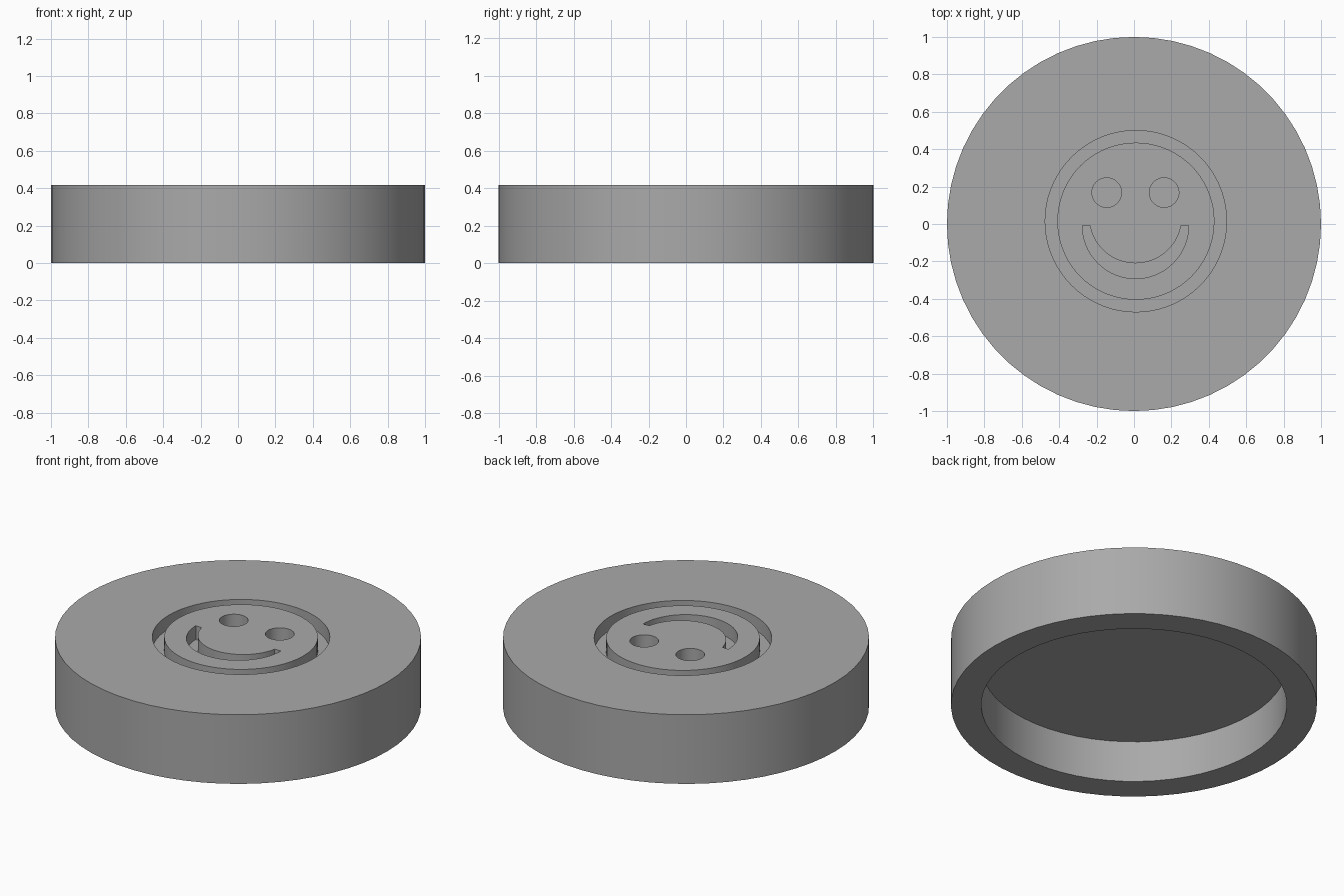
import bpy, bmesh, math

if "Cube" in bpy.data.objects:
    bpy.data.objects.remove(bpy.data.objects["Cube"])

R, H = 1.0, 0.417             # disc radius and height
CAVITY_R, CAVITY_D = 0.835, 0.25
ENGRAVE = 0.083               # depth of the face engraving
CX, CY = 0.01, 0.015          # centre of the engraved ring

grey = bpy.data.materials.new("plain grey")
grey.diffuse_color = (0.40, 0.40, 0.40, 1)
grey.use_nodes = True
grey.node_tree.nodes["Principled BSDF"].inputs["Base Color"].default_value = grey.diffuse_color


def arc(cx, cy, r, a0, a1, n):
    """Points along an arc, angles in degrees."""
    return [(cx + r * math.cos(math.radians(a0 + (a1 - a0) * i / n)),
             cy + r * math.sin(math.radians(a0 + (a1 - a0) * i / n)))
            for i in range(n + 1)]


def circle(cx, cy, r, n):
    return arc(cx, cy, r, 0, 360, n)[:-1]


def prism(name, outline, z0, z1, hole=None):
    """Extrude an outline; an optional matching hole outline makes a ring."""
    bm = bmesh.new()
    loops = [[bm.verts.new((x, y, z)) for x, y in pts]
             for pts in ([outline, hole] if hole else [outline])
             for z in (z0, z1)]
    n = len(outline)
    if hole:
        lo, hi, hlo, hhi = loops
        pairs = [(lo, hi), (hi, hhi), (hhi, hlo), (hlo, lo)]
    else:
        lo, hi = loops
        pairs = [(lo, hi)]
        bm.faces.new(lo[::-1])
        bm.faces.new(hi)
    for a, b in pairs:
        for i in range(n):
            j = (i + 1) % n
            bm.faces.new((a[i], a[j], b[j], b[i]))
    bmesh.ops.recalc_face_normals(bm, faces=bm.faces)
    mesh = bpy.data.meshes.new(name)
    bm.to_mesh(mesh)
    bm.free()
    mesh.materials.append(grey)
    ob = bpy.data.objects.new(name, mesh)
    bpy.context.collection.objects.link(ob)
    return ob


# Solid disc
disc = prism("disc", circle(0, 0, R, 60), 0, H)

# Cutters: underside cavity, ring groove, two eyes and the smile
z0, z1 = H - ENGRAVE, H + 0.1
smile = (arc(0.008, -0.008, 0.284, 180, 360, 40)
         + arc(0.008, 0.038, 0.248, -11, -169, 40))
cutters = [
    prism("cavity_cutter", circle(0, 0, CAVITY_R, 60), -0.1, CAVITY_D),
    prism("ring_cutter", circle(CX, CY, 0.485, 72), z0, z1,
          circle(CX, CY, 0.42, 72)),
    prism("smile_cutter", smile, z0, z1),
]
for side, x in (("left", -0.146), ("right", 0.161)):
    cutters.append(prism(side + "_eye_cutter", circle(x, 0.168, 0.079, 40), z0, z1))

bpy.context.view_layer.objects.active = disc
for c in cutters:
    c.hide_render = True
    mod = disc.modifiers.new(c.name, 'BOOLEAN')
    mod.operation = 'DIFFERENCE'
    mod.solver = 'EXACT'
    mod.object = c
    bpy.ops.object.modifier_apply(modifier=mod.name)
for c in cutters:
    bpy.data.objects.remove(c)

# Smooth round walls, crisp rims
disc.select_set(True)
bpy.ops.object.shade_smooth_by_angle(angle=math.radians(30))
